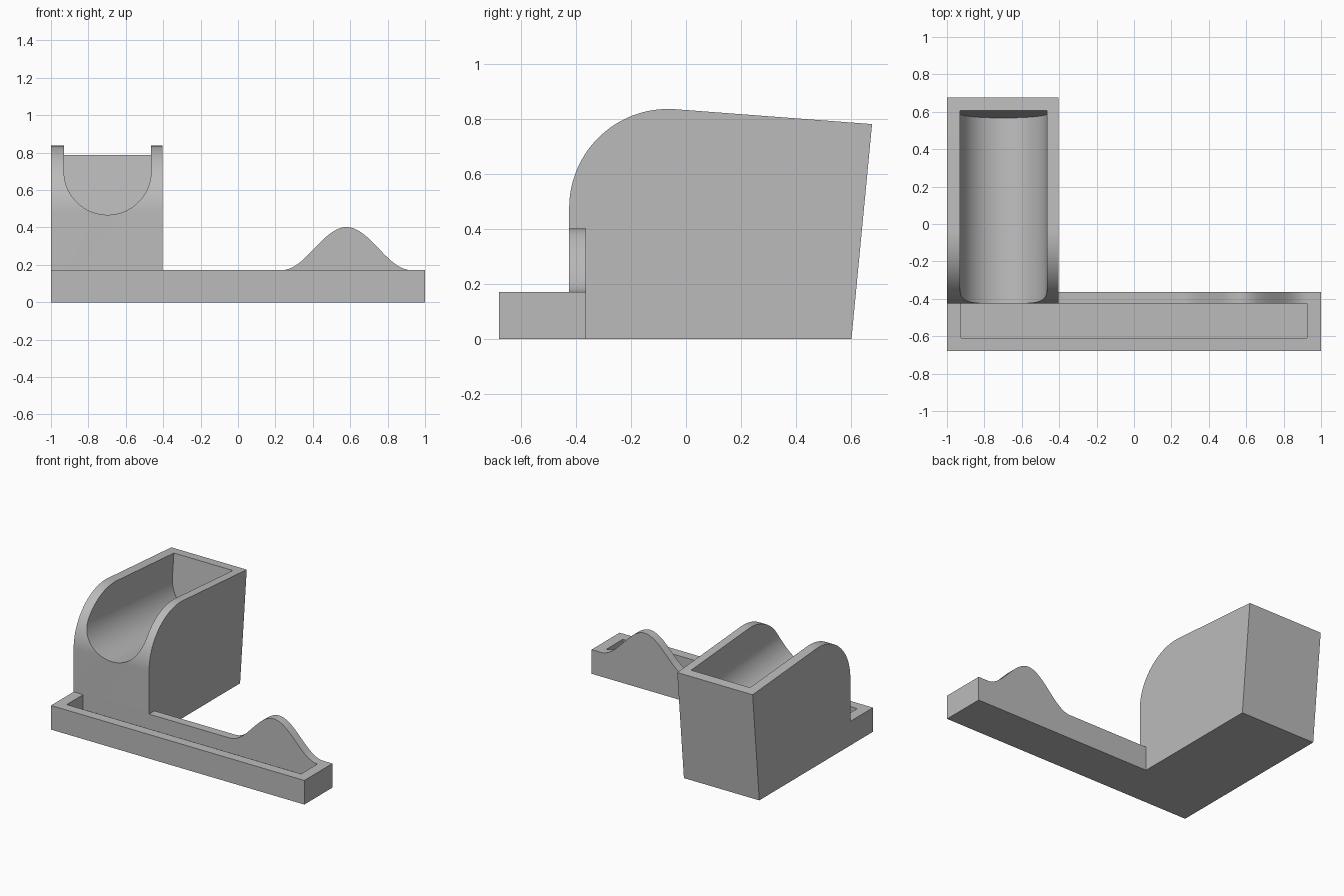
import bpy, bmesh, math
from mathutils import Vector

cube = bpy.data.objects.get("Cube")
if cube:
    bpy.data.objects.remove(cube, do_unlink=True)

grey = bpy.data.materials.new("plain grey")
grey.use_nodes = True
colour = (0.5, 0.5, 0.5, 1)
grey.diffuse_color = colour
grey.node_tree.nodes["Principled BSDF"].inputs["Base Color"].default_value = colour

# Main dimensions
LEFT, RIGHT = -1.0, 1.0
BLOCK_SIDE = -0.405
FRONT, PANEL_FRONT, PANEL_BACK = -0.68, -0.425, -0.363
TRAY_TOP = 0.172


def loft(name, first, second):
    """Solid between two matching outlines."""
    bm = bmesh.new()
    a = [bm.verts.new(p) for p in first]
    b = [bm.verts.new(p) for p in second]
    bm.faces.new(a)
    bm.faces.new(b)
    for i in range(len(a)):
        j = (i + 1) % len(a)
        bm.faces.new((a[i], a[j], b[j], b[i]))
    bmesh.ops.recalc_face_normals(bm, faces=bm.faces)
    mesh = bpy.data.meshes.new(name)
    bm.to_mesh(mesh)
    bm.free()
    obj = bpy.data.objects.new(name, mesh)
    bpy.context.collection.objects.link(obj)
    mesh.materials.append(grey)
    return obj


def box(name, x0, x1, y0, y1, z0, z1):
    outline = [(x0, y0), (x1, y0), (x1, y1), (x0, y1)]
    return loft(name, [(x, y, z0) for x, y in outline], [(x, y, z1) for x, y in outline])


def select(obj):
    bpy.ops.object.select_all(action='DESELECT')
    obj.select_set(True)
    bpy.context.view_layer.objects.active = obj


def cut(obj, cutter):
    cutter.hide_render = True
    mod = obj.modifiers.new("cut", 'BOOLEAN')
    mod.operation = 'DIFFERENCE'
    mod.solver = 'EXACT'
    mod.object = cutter
    select(obj)
    bpy.ops.object.modifier_apply(modifier=mod.name)
    bpy.data.objects.remove(cutter, do_unlink=True)


# Pen tray, its back closed by the holder and the wave panel
tray = box("pen_tray", LEFT, RIGHT, FRONT, PANEL_FRONT, 0, TRAY_TOP)
cut(tray, box("tray_cutter", -0.925, 0.925, -0.61, -0.3, 0.067, 0.4))

# Back panel with a wave-shaped crest
wave = [(BLOCK_SIDE, 0), (RIGHT, 0), (RIGHT, TRAY_TOP)]
STEPS = 40
for i in range(STEPS + 1):
    t = 1 - 2 * i / STEPS
    wave.append((0.58 + 0.345 * t, TRAY_TOP + 0.115 * (1 + math.cos(math.pi * t))))
wave.append((BLOCK_SIDE, TRAY_TOP))
panel = loft("wave_panel", [(x, PANEL_FRONT, z) for x, z in wave],
             [(x, PANEL_BACK, z) for x, z in wave])

# Holder block with rounded front and sloping top and back
radius = 0.36
centre = Vector((PANEL_FRONT + radius, 0.477))
side = [(0.602, 0), (PANEL_FRONT, 0)]
for i in range(33):
    a = math.radians(180 - 94.4 + 94.4 - 94.4 * i / 32)
    side.append((centre.x + radius * math.cos(a), centre.y + radius * math.sin(a)))
side.append((0.677, 0.782))
holder = loft("holder_block", [(LEFT, y, z) for y, z in side],
              [(BLOCK_SIDE, y, z) for y, z in side])

# Tilted round-bottomed trough, open at the front
mid_x, r, slope = -0.6975, 0.2325, 0.08
trough = [(mid_x - r, 1.3)]
for i in range(49):
    a = math.pi * (1 + i / 48)
    trough.append((mid_x + r * math.cos(a), 0.70 + r * math.sin(a)))
trough.append((mid_x + r, 1.3))


def section(base, lean):
    points = []
    for x, z in trough:
        y = base + lean * z
        points.append((x, y, z - slope * (y - PANEL_FRONT)))
    return points


cut(holder, loft("trough_cutter", section(-0.7, 0), section(0.522, 0.096)))

# Smooth curves, sharp corners
for obj in (tray, panel, holder):
    select(obj)
    bpy.ops.object.shade_smooth_by_angle(angle=math.radians(25))
